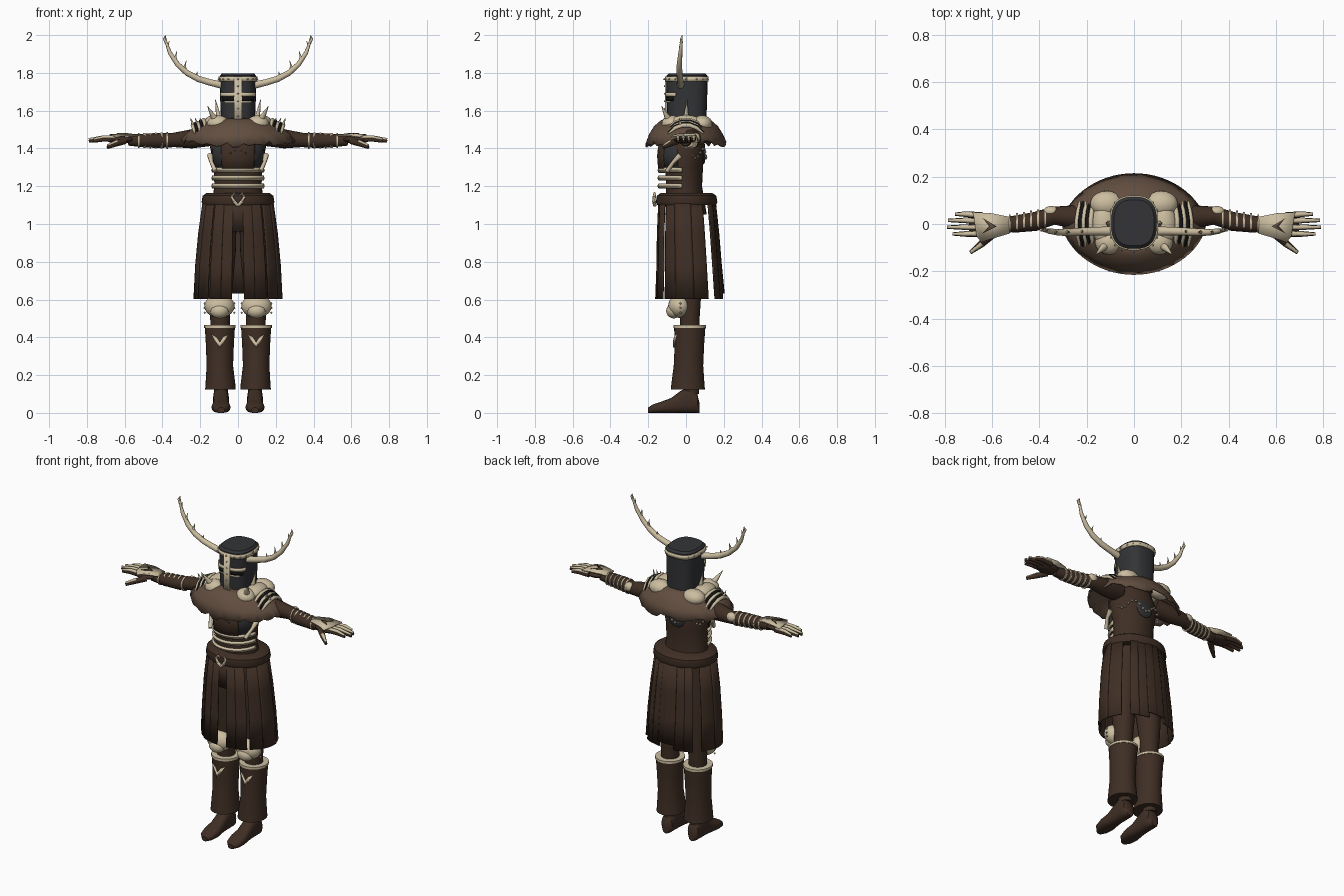
import bpy, bmesh, math, random
from math import sin, cos, pi, radians
from mathutils import Vector, Matrix

random.seed(4)
default_cube = bpy.data.objects.get("Cube")
if default_cube:
    bpy.data.objects.remove(default_cube, do_unlink=True)


def material(name, *colour):
    mat = bpy.data.materials.new(name)
    mat.use_nodes = True
    mat.diffuse_color = (*colour, 1)
    mat.node_tree.nodes["Principled BSDF"].inputs["Base Color"].default_value = (*colour, 1)
    return mat


BONE = material("bone", .6, .51, .35)
LEATHER = material("dark leather", .05, .028, .018)
HIDE = material("cape hide", .12, .075, .05)
IRON = material("dark iron", .033, .034, .037)
BLACK = material("black", .006, .006, .006)


def finish(bm, name, mat, mirror=False, thick=0):
    bmesh.ops.recalc_face_normals(bm, faces=bm.faces)
    mesh = bpy.data.meshes.new(name)
    bm.to_mesh(mesh)
    bm.free()
    mesh.materials.append(mat)
    obj = bpy.data.objects.new(name, mesh)
    bpy.context.collection.objects.link(obj)
    if thick:
        solid = obj.modifiers.new("Thickness", 'SOLIDIFY')
        solid.thickness, solid.offset = thick, 0
    if mirror:
        obj.modifiers.new("Mirror", 'MIRROR')
    bpy.ops.object.select_all(action='DESELECT')
    obj.select_set(True)
    bpy.context.view_layer.objects.active = obj
    bpy.ops.object.shade_smooth_by_angle(angle=radians(40))
    return obj


def skin(bm, rings, closed=True, caps=True):
    """Join rows of points into a surface."""
    rows = [[bm.verts.new(p) for p in ring] for ring in rings]
    n = len(rows[0])
    for a, b in zip(rows, rows[1:]):
        for i in range(n if closed else n - 1):
            j = (i + 1) % n
            bm.faces.new((a[i], a[j], b[j], b[i]))
    if closed and caps:
        bm.faces.new(rows[0])
        bm.faces.new(rows[-1])


def oval(angle, rx, ry, power=2):
    c, s = cos(angle), sin(angle)
    k = 2 / power
    return math.copysign(abs(c) ** k * rx, c), math.copysign(abs(s) ** k * ry, s)


def loft(name, rows, mat, mirror=False, power=2, n=32, caps=True):
    """Upright body; rows hold z, centre x, centre y, radius x, radius y."""
    bm = bmesh.new()
    rings = []
    for z, cx, cy, rx, ry in rows:
        pts = [oval(2 * pi * i / n, rx, ry, power) for i in range(n)]
        rings.append([(cx + x, cy + y, z) for x, y in pts])
    skin(bm, rings, caps=caps)
    return finish(bm, name, mat, mirror)


def panel(name, rows, start, end, mat, power=2, thick=.008, mirror=False, n=16):
    """Curved plate between two angles; rows hold z, rx, ry, centre y."""
    bm = bmesh.new()
    rings = []
    for z, rx, ry, cy in rows:
        pts = [oval(radians(start + (end - start) * i / n), rx, ry, power) for i in range(n + 1)]
        rings.append([(x, y + cy, z) for x, y in pts])
    skin(bm, rings, closed=False)
    return finish(bm, name, mat, mirror, thick)


def add_tube(bm, path, radii, n=10):
    path = [Vector(p) for p in path]
    rings = []
    for i, p in enumerate(path):
        way = path[min(i + 1, len(path) - 1)] - path[max(i - 1, 0)]
        turn = way.to_track_quat('Z', 'Y')
        r = radii[i]
        rings.append([p + turn @ Vector((r * cos(2 * pi * k / n), r * sin(2 * pi * k / n), 0))
                      for k in range(n)])
    skin(bm, rings)


def tubes(name, items, mat, mirror=True, n=10):
    bm = bmesh.new()
    for path, radii in items:
        add_tube(bm, path, radii, n)
    return finish(bm, name, mat, mirror)


def balls(name, items, mat, mirror=True, seg=20):
    bm = bmesh.new()
    for centre, size in items:
        place = Matrix.Translation(centre) @ Matrix.Diagonal((*size, 1))
        bmesh.ops.create_uvsphere(bm, u_segments=seg, v_segments=seg // 2, radius=1, matrix=place)
    return finish(bm, name, mat, mirror)


def plate(name, outline, offset, mat, mirror=True, thick=.008):
    """Flat plate from an outline, given as 3D points."""
    bm = bmesh.new()
    bm.faces.new([bm.verts.new(Vector(p) + Vector(offset)) for p in outline])
    return finish(bm, name, mat, mirror, thick)


# Helmet with bands, face cross and eye slits
loft("helmet", [(1.5, 0, .005, .088, .1), (1.65, 0, .005, .094, .107), (1.785, 0, .005, .096, .109),
                (1.797, 0, .005, .085, .097)], IRON, power=2.7)


def helmet_band(name, low, high, start, end, mat, grow=.004):
    panel(name, [(z, .094 + grow, .107 + grow, .005) for z in (low, high)], start, end, mat, 2.7, n=48)


helmet_band("crown_band", 1.755, 1.78, 0, 360, BONE)
helmet_band("brow_bar", 1.675, 1.695, -155, -25, BONE)
helmet_band("eye_slit", 1.652, 1.672, -145, -35, BLACK, .001)
helmet_band("cheek_bar", 1.642, 1.652, -130, -50, BONE, .001)
helmet_band("nose_bar", 1.5, 1.78, -97, -83, BONE, .006)
rivets = [(*oval(2 * pi * i / 16, .103, .116, 2.7), 1.767) for i in range(16)]
rivets += [(0, -.112, 1.53 + .04 * i) for i in range(6)]
balls("rivets", [(p, (.005,) * 3) for p in rivets], BONE, False, 8)

# Antlers
beam = [(.085, -.03, 1.735), (.15, -.03, 1.75), (.21, -.032, 1.768), (.27, -.035, 1.8),
        (.32, -.035, 1.845), (.36, -.03, 1.905), (.38, -.025, 1.96), (.385, -.02, 2)]
antler = [(beam, [.02, .018, .017, .016, .014, .011, .007, .001])]
for i, length in zip((2, 3, 4, 5, 6), (.04, .065, .07, .065, .04)):
    root = Vector(beam[i])
    antler.append(([root, root + Vector((.012, 0, length / 2)), root + Vector((.004, .004, length))],
                   [.009, .007, .001]))
tubes("antlers", antler, BONE)

# Ragged cape
bm = bmesh.new()
cape_rows = []
ragged = [random.uniform(-.02, .012) for i in range(64)]
for t, wide, deep, z in [(0, .085, .085, 1.56), (0, .16, .13, 1.545), (0, .22, .165, 1.515),
                         (0, .27, .19, 1.475), (1, .3, .21, 1.425)]:
    ring = []
    for i in range(64):
        a = 2 * pi * i / 64
        side = abs(cos(a)) ** 4
        ring.append((wide * cos(a), math.copysign(abs(sin(a)) ** 1.2 * deep, sin(a)),
                     z + t * (ragged[i] + .015 * side)))
    cape_rows.append(ring)
skin(bm, cape_rows, caps=False)
finish(bm, "cape", HIDE, thick=.01)

# Shoulder bones, ribs and spikes
balls("shoulder_bones", [((.105, -.075, 1.53), (.06, .055, .045)), ((.115, .085, 1.53), (.07, .055, .045)),
                         ((.125, 0, 1.535), (.055, .09, .042))], BONE)
for mat, name, xs in ((BONE, "shoulder_ribs", (.185, .214, .242)), (BLACK, "shoulder_gaps", (.199, .228))):
    arches = []
    for x in xs:
        top = 1.555 - (x - .18) * .5
        arches.append(([(x - .012 * abs(s), .095 * s, top - .045 * s * s)
                        for s in (-1, -.6, -.2, .2, .6, 1)], [.004, .01, .011, .011, .01, .004]))
    tubes(name, arches, mat)
spikes = [((.12, -.09, 1.55), (.162, -.13, 1.625), .02), ((.1, 0, 1.55), (.12, .005, 1.66), .016)]
spikes += [((x, -.03, 1.53), (x + .012, -.035, 1.562), .008) for x in (.19, .215, .24)]
tubes("spikes", [((a, b), (r, .001)) for a, b, r in spikes], BONE)

# Torso
loft("torso", [(1.05, 0, 0, .15, .11), (1.2, 0, -.01, .125, .095), (1.3, 0, -.01, .128, .1),
               (1.42, 0, -.01, .15, .11), (1.54, 0, 0, .08, .08)], LEATHER)
panel("chest_plate", [(1.29, .13, .125, -.01), (1.36, .137, .132, -.01), (1.46, .14, .12, -.01)],
      -165, -15, IRON)
panel("chest_leather", [(1.27, .133, .132, -.01), (1.36, .14, .139, -.01), (1.46, .143, .127, -.01)],
      -128, -52, LEATHER)
for i in range(3):
    z = 1.19 + i * .042
    panel("rib_" + str(i), [(z, .133, .132, -.01), (z + .011, .138, .137, -.01), (z + .022, .133, .132, -.01)],
          -175, -5, BONE, thick=.009)
tubes("side_bones", [([(.12, -.1, 1.28), (.142, -.065, 1.33), (.148, -.03, 1.365)], [.012, .01, .016])], BONE)
balls("chest_studs", [((x, -.146, z), (.006,) * 3) for x, z in ((.02, 1.36), (.04, 1.375), (.015, 1.39))],
      HIDE, seg=8)

# Chain across the back
links = []
for i in range(17):
    a = radians(20 + i * 140 / 16)
    links.append(((.15 * cos(a), .113 * sin(a) - .006, 1.4 - .05 * sin(a * 3) ** 2), (.008, .006, .008)))
balls("back_chain", links, BONE, False, 8)
balls("back_disc", [((0, .092, 1.37), (.055, .012, .055))], IRON, False)

# Belt and horned buckle
loft("belt", [(1.1, 0, .003, .185, .155), (1.115, 0, .003, .193, .163), (1.15, 0, .003, .187, .157),
              (1.165, 0, .003, .165, .135)], LEATHER)
tubes("buckle", [([(0, -.165, 1.098), (.022, -.17, 1.12), (.033, -.168, 1.145), (.022, -.166, 1.162),
                   (.008, -.166, 1.15)], [.009, .01, .009, .007, .003])], BONE)

# Skirt of hanging strips
strips = [(-82, -66), (-67, -50), (-46, -22), (-24, 8), (6, 34), (48, 62), (61, 78), (76, 90)]
for i, (start, end) in enumerate(strips):
    out = .004 * (i % 2)
    hem = .602 + (.03 if i == 7 else 0)
    panel("skirt_strip_" + str(i), [(1.13, .178 + out, .146 + out, .003), (.95, .203 + out, .16 + out, .008),
                                   (.78, .219 + out, .168 + out, .014), (hem, .228 + out, .179 + out, .018)],
          start, end, LEATHER, mirror=True, n=8)
panel("front_flap", [(1.13, .178, .146, .003), (.96, .2, .157, .008)], -100, -80, LEATHER)

# Legs, knees and boots
loft("legs", [(1.1, .075, 0, .07, .09), (.85, .09, .01, .078, .085), (.62, .095, .02, .062, .06),
              (.5, .095, .02, .052, .052), (.3, .095, .02, .05, .05), (.1, .09, .03, .036, .04)], LEATHER, True)
balls("knee_guards", [((.098, -.035, .565), (.08, .06, .062)), ((.098, -.065, .54), (.05, .04, .04))], BONE)
balls("knee_studs", [((.098 + .078 * s, -.03, .53 + .025 * i), (.006,) * 3)
                     for s in (-1, 1) for i in range(3)], BONE, seg=8)
loft("boot_shafts", [(.125, .093, .01, .081, .09), (.15, .093, .01, .079, .088), (.25, .096, .013, .07, .078),
                     (.36, .096, .018, .074, .078), (.46, .096, .02, .08, .083)], LEATHER, True)
loft("boot_trims", [(.45, .096, .02, .083, .086), (.464, .096, .02, .083, .086)], BONE, True)
vee = [(0, .345), (.045, .415), (.018, .402), (0, .375), (-.018, .402), (-.045, .415)]
plate("boot_emblems", [(x + .096, -.066 + abs(x) * .35, z) for x, z in vee], (0, 0, 0), BONE)
bm = bmesh.new()
shoe = []
for y, wide, high in ((.072, .02, .05), (.06, .036, .1), (.02, .042, .14), (-.03, .04, .115), (-.08, .043, .078),
                      (-.13, .05, .06), (-.175, .042, .045), (-.2, .018, .028)):
    shoe.append([(.09 + x, y, high / 2 + z) for x, z in
                 (oval(2 * pi * i / 20, wide, high / 2, 2.6) for i in range(20))])
skin(bm, shoe)
finish(bm, "shoes", LEATHER, True)

# Arms with bone wraps and elbows
arm_path = [(.13, .01, 1.47), (.25, .03, 1.45), (.34, .035, 1.445), (.42, .01, 1.442),
            (.5, 0, 1.442), (.58, -.005, 1.442)]
tubes("arms", [(arm_path, [.055, .05, .038, .04, .036, .027])], LEATHER, n=20)
balls("elbow_guards", [((.35, .052, 1.455), (.034, .024, .028))], BONE)
wraps = []
for i in range(6):
    x = .375 + i * .03
    y = .022 - i * .004
    wraps.append((((x - .004, y, 1.442), (x + .004, y, 1.442)), (.044 - i * .001,) * 2))
tubes("arm_wraps", wraps, BONE, n=20)

# Hands with plated fingers
balls("palms", [((.625, -.012, 1.446), (.075, .052, .02))], LEATHER)
fingers, finger_plates = [], []
for y, tip in ((.036, .755), (.012, .785), (-.014, .79), (-.04, .765)):
    spread = y * 1.1 + .002
    fingers.append((((.64, y, 1.446), (.71, spread, 1.448), (tip, spread, 1.438)), (.014, .012, .007)))
    finger_plates.append((((.645, y, 1.458), (.71, spread, 1.46), (tip, spread, 1.449)), (.011, .01, .006)))
fingers.append((((.6, -.045, 1.44), (.645, -.085, 1.425), (.69, -.12, 1.405)), (.018, .015, .008)))
finger_plates.append((((.64, -.083, 1.437), (.69, -.12, 1.416)), (.01, .006)))
tubes("fingers", fingers, LEATHER)
tubes("finger_plates", finger_plates, BONE)
plate("hand_plates", [(.525, -.04, 0), (.525, .03, 0), (.6, .045, .006), (.68, .05, 0), (.665, -.05, 0),
                      (.645, -.078, -.008), (.6, -.062, 0)], (0, 0, 1.471), BONE)
plate("hand_emblems", [(.58, -.01, 0), (.64, .025, 0), (.61, -.01, 0), (.64, -.04, 0)], (0, 0, 1.48), HIDE,
      thick=.004)
